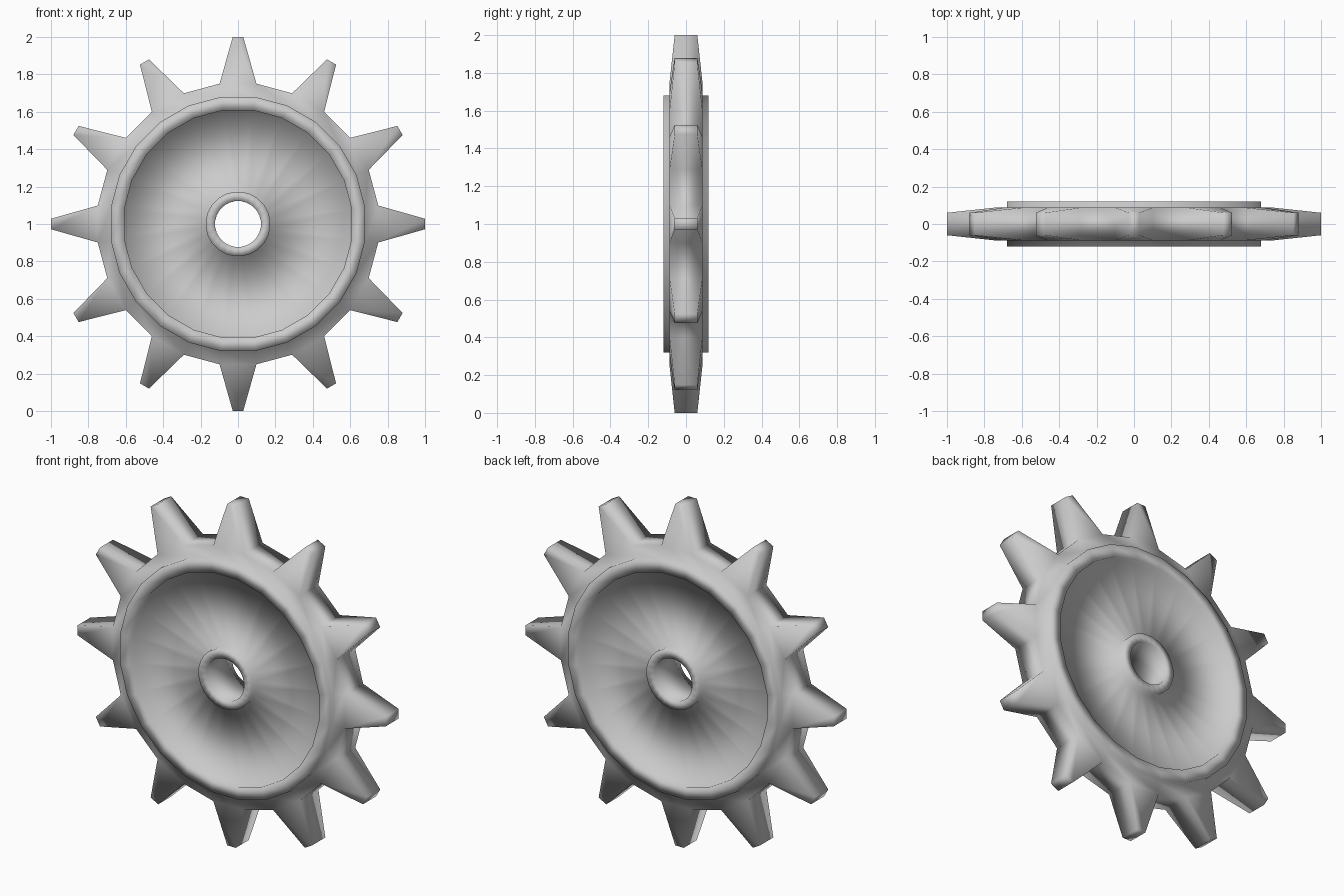
import bpy, bmesh
from math import sin, cos, pi
from mathutils import Vector

if "Cube" in bpy.data.objects:
    bpy.data.objects.remove(bpy.data.objects["Cube"])

N = 24                      # sides; every second side carries a tooth
STEP = 2 * pi / N
CENTRE_Z = 1.0

# Half cross-section (flat-side radius, depth), hub bore -> outer body edge
half = [(0.122, 0.12), (0.172, 0.12), (0.172, 0.077), (0.608, 0.077),
        (0.608, 0.12), (0.68, 0.12), (0.68, 0.087), (0.75, 0.087)]
profile = [(r, -d) for r, d in half] + [(r, d) for r, d in reversed(half)]
outer_seg = len(half) - 1

bm = bmesh.new()

# Revolved wheel body: dished faces, raised rims and hub
rings = []
for i in range(N):
    a = (i - 0.5) * STEP
    rings.append([bm.verts.new((r / cos(STEP / 2) * cos(a), y,
                                r / cos(STEP / 2) * sin(a))) for r, y in profile])
outer = []
for i in range(N):
    p, q = rings[i], rings[(i + 1) % N]
    for j in range(len(profile)):
        k = (j + 1) % len(profile)
        f = bm.faces.new((p[j], p[k], q[k], q[j]))
        if j == outer_seg and i % 2 == 0:
            outer.append((f, i * STEP))

# Tapered teeth extruded from alternate outer sides
for f, a in outer:
    radial, tangent = Vector((cos(a), 0, sin(a))), Vector((-sin(a), 0, cos(a)))
    tip = bmesh.ops.extrude_discrete_faces(bm, faces=[f])["faces"][0]
    for v in tip.verts:
        side = 0.028 if v.co.dot(tangent) > 0 else -0.028
        depth = 0.06 if v.co.y > 0 else -0.06
        v.co = radial + tangent * side + Vector((0, depth, 0))

bmesh.ops.recalc_face_normals(bm, faces=bm.faces[:])
bmesh.ops.translate(bm, verts=bm.verts[:], vec=(0, 0, CENTRE_Z))
for f in bm.faces:
    f.smooth = True

mesh = bpy.data.meshes.new("sprocket_wheel")
bm.to_mesh(mesh)
bm.free()
wheel = bpy.data.objects.new("sprocket_wheel", mesh)
bpy.context.collection.objects.link(wheel)
